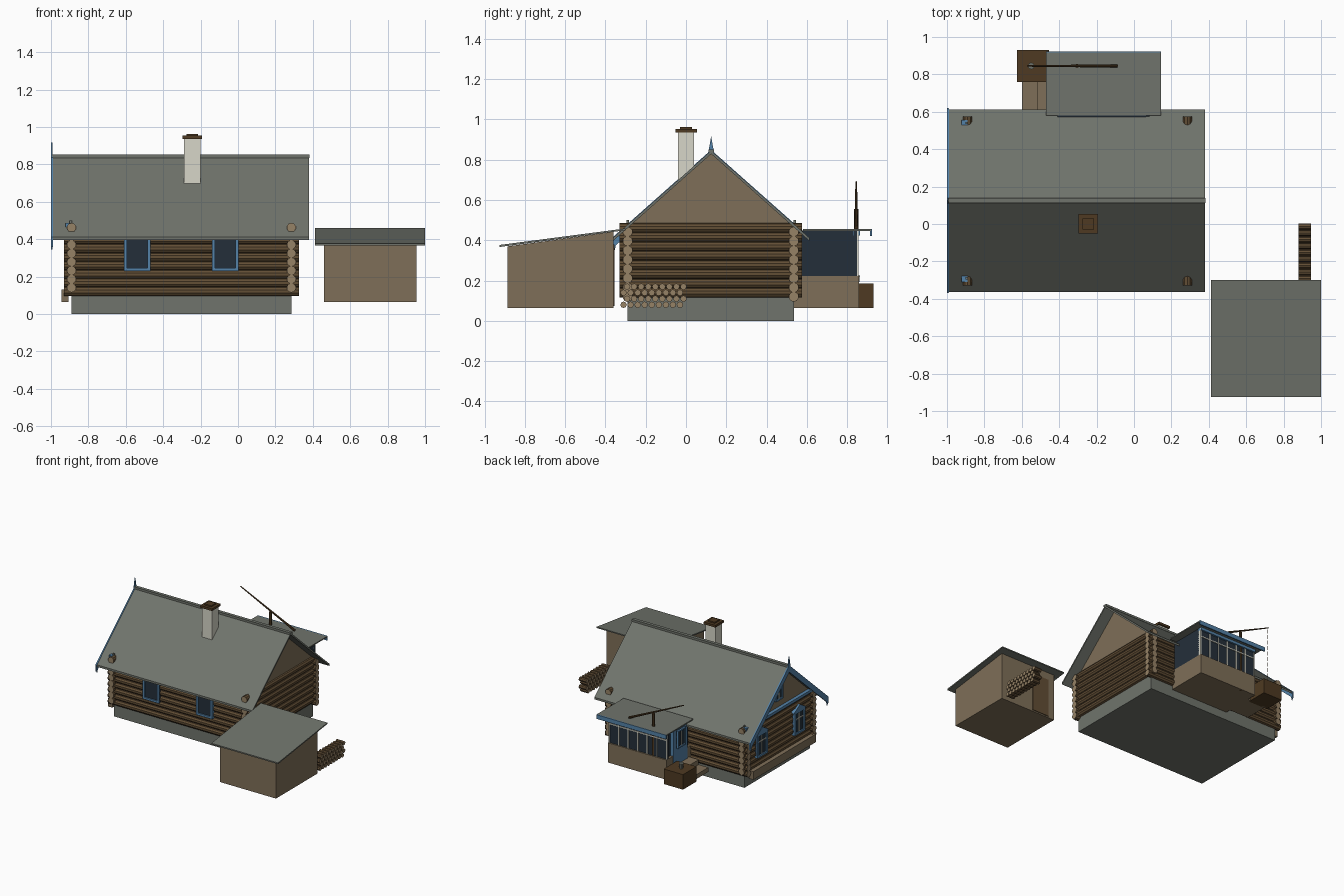
import bpy, bmesh, math
from mathutils import Vector

cube = bpy.data.objects.get("Cube")
if cube:
    bpy.data.objects.remove(cube)


def material(name, rgb):
    lin = [((c / 255 + 0.055) / 1.055) ** 2.4 for c in rgb] + [1]
    m = bpy.data.materials.new(name)
    m.use_nodes = True
    m.diffuse_color = lin
    m.node_tree.nodes["Principled BSDF"].inputs["Base Color"].default_value = lin
    return m


GREY = material("slate grey", (112, 116, 108))
TAN = material("tan planks", (127, 111, 88))
LOG = material("log brown", (98, 78, 53))
DARK = material("dark brown", (78, 58, 34))
BLUE = material("trim blue", (84, 130, 168))
GLASS = material("dark glass", (36, 47, 58))
WHITE = material("off white", (215, 214, 200))
CUT = material("cut wood", (150, 130, 102))


def finish(name, bm, *mats):
    bmesh.ops.recalc_face_normals(bm, faces=bm.faces)
    me = bpy.data.meshes.new(name)
    bm.to_mesh(me)
    bm.free()
    ob = bpy.data.objects.new(name, me)
    bpy.context.collection.objects.link(ob)
    for m in mats:
        me.materials.append(m)
    return ob


def add_box(bm, x, y, z):
    vs = bmesh.ops.create_cube(bm, size=1)["verts"]
    for v in vs:
        v.co = [(r[0] + r[1]) / 2 + c * (r[1] - r[0]) for r, c in zip((x, y, z), v.co)]


def box(name, x, y, z, mat):
    bm = bmesh.new()
    add_box(bm, x, y, z)
    return finish(name, bm, mat)


def prism(name, outline, x0, x1, mat):
    """Extrude a (y, z) outline along x."""
    bm = bmesh.new()
    face = bm.faces.new([bm.verts.new((x0, y, z)) for y, z in outline])
    ext = bmesh.ops.extrude_face_region(bm, geom=[face])["geom"]
    bmesh.ops.translate(bm, vec=(x1 - x0, 0, 0),
                        verts=[g for g in ext if isinstance(g, bmesh.types.BMVert)])
    return finish(name, bm, mat)


def add_rod(bm, a, b, r, sides=10, r2=None):
    a, b = Vector(a), Vector(b)
    d = b - a
    vs = bmesh.ops.create_cone(bm, cap_ends=True, segments=sides, radius1=r,
                               radius2=r if r2 is None else r2, depth=d.length)["verts"]
    rot = d.to_track_quat('Z', 'Y')
    for v in vs:
        v.co = rot @ v.co + (a + b) / 2


def rods(name, list_of_ends, r, mat, sides=10, cut=None, r2=None):
    bm = bmesh.new()
    for a, b in list_of_ends:
        add_rod(bm, a, b, r, sides, r2)
    ob = finish(name, bm, mat, *([cut] if cut else []))
    if cut:  # sawn ends get the lighter wood
        for p in ob.data.polygons:
            p.material_index = int(len(p.vertices) > 4)
    return ob


def window(name, along, u, z, wall, out, bars_u=(), bars_z=(), rim=0.016):
    """Framed window on a wall; along is the axis its width runs on."""
    def piece(part, us, zs, depth, mat):
        bm = bmesh.new()
        for (u0, u1), (z0, z1) in zip(us, zs):
            d = sorted((wall, wall + out * depth))
            if along == 'x':
                add_box(bm, (u0, u1), d, (z0, z1))
            else:
                add_box(bm, d, (u0, u1), (z0, z1))
        finish(name + part, bm, mat)
    (a, b), (c, d) = u, z
    piece("_glass", [u], [z], 0.018, GLASS)
    if rim:
        piece("_frame", [(a, b), (a, b), (a, a + rim), (b - rim, b)],
              [(c, c + rim), (d - rim, d), z, z], 0.028, BLUE)
    t = 0.004
    us = [(p - t, p + t) for p in bars_u] + [(a + rim, b - rim)] * len(bars_z)
    zs = [(c + rim, d - rim)] * len(bars_u) + [(p - t, p + t) for p in bars_z]
    if us:
        piece("_bars", us, zs, 0.024, WHITE)


# House body: foundation, crossed log walls, gable prism
X0, X1, Y0, Y1 = -0.89, 0.285, -0.29, 0.535
MID, SLOPE, TOP = 0.125, 0.887, 0.845
box("foundation", (X0, X1), (Y0, Y1), (0, 0.115), GREY)
STEP = 0.046
rods("long_wall_logs", [((X0 - 0.04, y, 0.12 + i * STEP), (X1 + 0.04, y, 0.12 + i * STEP))
                        for y in (Y0, Y1) for i in range(8)], 0.025, LOG, cut=CUT)
rods("side_wall_logs", [((x, Y0 - 0.04, 0.14 + i * STEP), (x, Y1 + 0.04, 0.14 + i * STEP))
                        for x in (X0, X1) for i in range(8)], 0.025, LOG, cut=CUT)
prism("gable_walls", [(Y0, 0.465), (Y1, 0.465), (MID, 0.83)], X0 - 0.005, X1 + 0.005, TAN)


# Roof halves, ridge cap and gable trim
def slope_outline(s, reach, upper, lower):
    end = TOP - reach * SLOPE
    return [(MID, TOP + upper), (MID + s * reach, end + upper),
            (MID + s * reach, end + lower), (MID, TOP + lower)]


for s, side in ((-1, "front"), (1, "back")):
    prism(side + "_roof", slope_outline(s, 0.488, 0, -0.016), -0.995, 0.38, GREY)
    prism(side + "_bargeboard", slope_outline(s, 0.492, 0.004, -0.05), -1.0, -0.99, BLUE)
    y = MID + s * 0.48
    prism(side + "_board_tip", [(y - 0.014, 0.41), (y + 0.014, 0.41), (y, 0.345)],
          -1.0, -0.992, BLUE)
    yc = MID + s * 0.415
    box(side + "_corner_peg", (-0.9, -0.888), (yc - 0.006, yc + 0.006), (0.45, 0.5), GREY)
box("ridge_cap", (-0.995, 0.382), (MID - 0.013, MID + 0.013), (0.835, 0.852), GREY)
prism("ridge_finial", [(MID - 0.016, 0.83), (MID - 0.008, 0.87), (MID, 0.918),
                       (MID + 0.008, 0.87), (MID + 0.016, 0.83)], -1.0, -0.992, BLUE)
box("gable_beam", (-0.922, -0.89), (Y0 - 0.02, Y1 + 0.02), (0.465, 0.487), BLUE)

# Chimney
box("chimney", (-0.29, -0.2), (-0.04, 0.04), (0.55, 0.94), WHITE)
box("chimney_cap", (-0.297, -0.193), (-0.052, 0.054), (0.935, 0.953), DARK)
box("chimney_lid", (-0.275, -0.215), (-0.03, 0.03), (0.953, 0.963), DARK)

# Windows: two on the front, two and an attic light on the side gable
for i, x in enumerate((-0.61, -0.14)):
    window(f"front_window_{i}", 'x', (x, x + 0.142), (0.23, 0.418), Y0 - 0.012, -1)
for i, y in enumerate((-0.11, 0.36)):
    window(f"side_window_{i}", 'y', (y - 0.065, y + 0.065), (0.2, 0.385), X0 - 0.012, -1,
           bars_u=(y,), bars_z=(0.32,))
    prism(f"side_window_pediment_{i}", [(y - 0.08, 0.383), (y + 0.08, 0.383), (y, 0.43)],
          -0.93, -0.9, BLUE)
window("attic_window", 'y', (MID - 0.045, MID + 0.045), (0.55, 0.66), X0, -1,
       bars_u=(MID,), rim=0.012)
box("side_bench", (-0.945, -0.905), (-0.29, 0.5), (0.065, 0.13), TAN)

# Back porch with glazed walls, flat roof, door and steps
PX0, PX1, PY = -0.43, 0.085, 0.86
box("porch_base", (PX0, PX1), (Y1, PY), (0.065, 0.222), TAN)
box("porch_core", (PX0 + 0.02, PX1 - 0.02), (0.56, PY - 0.025), (0.22, 0.448), GLASS)
window("porch_back_glazing", 'x', (PX0, PX1), (0.222, 0.446), PY - 0.028, 1, rim=0,
       bars_u=[PX0 + 0.004 + k * (PX1 - PX0 - 0.008) / 6 for k in range(7)], bars_z=(0.375,))
window("porch_side_glazing", 'y', (0.56, PY - 0.012), (0.222, 0.446), PX1 - 0.02, 1, rim=0)
box("porch_top_beam", (PX0, PX1), (PY - 0.03, PY + 0.004), (0.425, 0.448), BLUE)
box("porch_door", (PX0 - 0.004, PX0 + 0.03), (0.6, 0.78), (0.13, 0.445), BLUE)
window("porch_door_light", 'y', (0.64, 0.74), (0.27, 0.41), PX0 + 0.008, -1, bars_u=(0.69,),
       rim=0.01)
box("porch_roof", (-0.47, 0.145), (0.58, 0.918), (0.446, 0.455), GREY)
box("porch_fascia", (-0.47, 0.145), (0.913, 0.923), (0.422, 0.455), BLUE)
box("lower_step", (-0.6, -0.515), (0.575, 0.78), (0.065, 0.1), TAN)
box("upper_step", (-0.515, PX0), (0.575, 0.78), (0.065, 0.14), TAN)

# Well with sweep pole, rope and bucket
WY = 0.845
box("well_box", (-0.625, -0.455), (0.76, 0.93), (0.065, 0.185), DARK)
rods("sweep_post", [((-0.305, WY, 0.065), (-0.305, WY, 0.555))], 0.011, DARK, 8)
rods("sweep_boom", [((-0.09, WY, 0.465), (-0.57, WY, 0.69))], 0.009, DARK, 8, r2=0.004)
rods("well_rope", [((-0.565, WY, z), (-0.565, WY, z + 0.035))
                   for z in [0.225 + k * 0.046 for k in range(10)]], 0.0015, DARK, 5)
rods("well_bucket", [((-0.55, WY, 0.18), (-0.55, WY, 0.225))], 0.014, GREY, 10, r2=0.018)

# Shed with lean-to roof, door and stacked firewood
prism("shed_body", [(-0.885, 0.065), (-0.36, 0.065), (-0.36, 0.442), (-0.885, 0.37)],
      0.46, 0.955, TAN)
prism("shed_roof", [(-0.925, 0.367), (-0.3, 0.45), (-0.3, 0.459), (-0.925, 0.377)],
      0.413, 1.0, GREY)
box("shed_door", (0.515, 0.665), (-0.37, -0.354), (0.075, 0.38), LOG)
rods("firewood", [((0.88, y, z), (0.945, y, z))
                  for r in range(4) for k in range(9)
                  for y, z in [(-0.31 + k * 0.035 + (r % 2) * 0.0175, 0.08 + r * 0.03)]],
     0.016, LOG, 8, cut=CUT)
